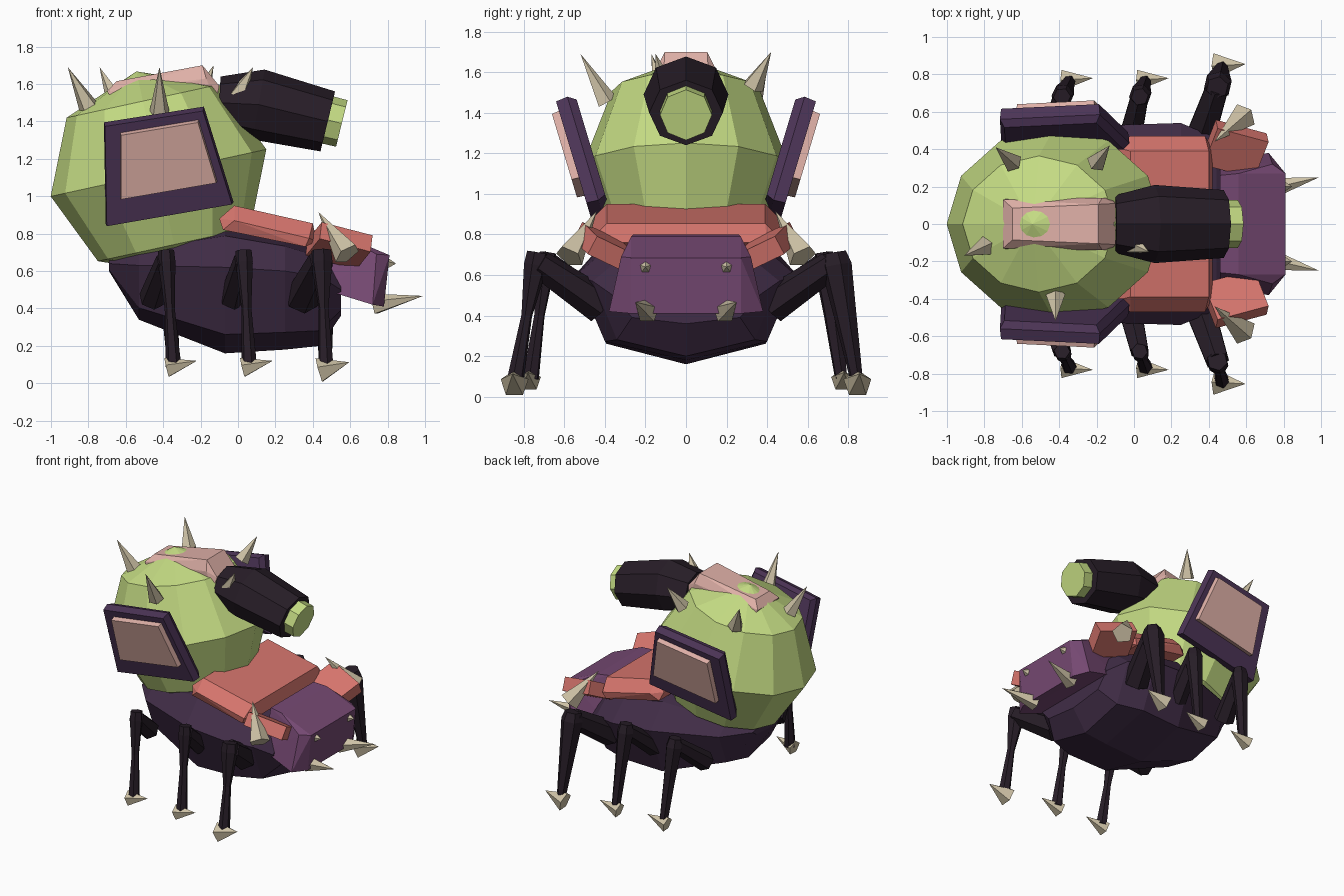
import bpy, bmesh, math
from mathutils import Vector, Matrix

if "Cube" in bpy.data.objects:
    bpy.data.objects.remove(bpy.data.objects["Cube"])


def mat(name, r, g, b):
    m = bpy.data.materials.new(name)
    m.diffuse_color = [((c / 255 + 0.055) / 1.055) ** 2.4 for c in (r, g, b)] + [1]
    m.use_nodes = True
    m.node_tree.nodes["Principled BSDF"].inputs["Base Color"].default_value = m.diffuse_color
    return m


GREEN = mat("leaf_green", 196, 219, 131)
BODY = mat("deep_purple", 65, 45, 71)
PANEL = mat("panel_purple", 76, 52, 86)
HEAD = mat("plum", 118, 73, 115)
BLACK = mat("near_black", 39, 29, 39)
RED = mat("coral_red", 214, 117, 109)
PINK = mat("dusty_pink", 223, 176, 167)
BONE = mat("bone", 205, 193, 165)


def finish(name, bm, material):
    bmesh.ops.recalc_face_normals(bm, faces=bm.faces)
    me = bpy.data.meshes.new(name)
    bm.to_mesh(me)
    bm.free()
    me.materials.append(material)
    ob = bpy.data.objects.new(name, me)
    bpy.context.collection.objects.link(ob)
    return ob


def hull(name, pts, material):
    bm = bmesh.new()
    vs = [bm.verts.new(p) for p in pts]
    bmesh.ops.convex_hull(bm, input=vs)
    bmesh.ops.dissolve_limit(bm, angle_limit=0.03, verts=bm.verts, edges=bm.edges)
    return finish(name, bm, material)


def loft(name, rings, material):
    bm = bmesh.new()
    rows = [[bm.verts.new(p) for p in ring] for ring in rings]
    n = len(rows[0])
    for a, b in zip(rows, rows[1:]):
        for i in range(n):
            j = (i + 1) % n
            bm.faces.new((a[i], a[j], b[j], b[i]))
    bm.faces.new(rows[0])
    bm.faces.new(rows[-1])
    return finish(name, bm, material)


def tube(name, pts, radii, sides, material):
    """Faceted tube along a path, with one radius per point."""
    pts = [Vector(p) for p in pts]
    rings = []
    for i, (p, r) in enumerate(zip(pts, radii)):
        d = (pts[min(i + 1, len(pts) - 1)] - pts[max(i - 1, 0)]).normalized()
        side = d.cross(Vector((0, 0, 1))).normalized()
        up = side.cross(d)
        rings.append([p + r * (math.cos(t) * up + math.sin(t) * side)
                      for t in (2 * math.pi * k / sides for k in range(sides))])
    return loft(name, rings, material)


def spike(name, base, tip, r, sides=5):
    base, tip = Vector(base), Vector(tip)
    d = tip - base
    bm = bmesh.new()
    m = Matrix.Translation((base + tip) / 2) @ d.to_track_quat('Z', 'Y').to_matrix().to_4x4()
    bmesh.ops.create_cone(bm, cap_ends=True, segments=sides, radius1=r, radius2=0,
                          depth=d.length, matrix=m)
    return finish(name, bm, BONE)


# abdomen: tilted faceted ball
bm = bmesh.new()
bmesh.ops.create_uvsphere(
    bm, u_segments=12, v_segments=4, radius=1,
    matrix=Matrix.Translation((-0.425, 0, 1.125)) @ Matrix.Rotation(math.radians(-12.3), 4, 'Y')
    @ Matrix.Diagonal((0.59, 0.515, 0.555, 1)))
finish("abdomen", bm, GREEN)

# thorax: stations of x, half width, bottom, middle, top
stations = [(-0.69, 0.18, 0.60, 0.64, 0.66), (-0.53, 0.36, 0.34, 0.63, 0.75),
            (-0.07, 0.53, 0.16, 0.62, 0.86), (0.25, 0.54, 0.18, 0.60, 0.79),
            (0.44, 0.46, 0.20, 0.57, 0.72), (0.55, 0.36, 0.36, 0.50, 0.64)]
rings = []
for x, w, b, m, t in stations:
    lo, hi = b + 0.22 * (m - b), m + 0.7 * (t - m)
    half = [(w * 0.74, lo), (w, m), (w * 0.72, hi)]
    rings.append([(x, 0, b)] + [(x, y, z) for y, z in half] + [(x, 0, t)]
                 + [(x, -y, z) for y, z in reversed(half)])
loft("thorax", rings, BODY)

# head block
hull("head", [(x, s * y, z) for s in (1, -1) for x, y, z in
              [(0.46, 0.26, 0.80), (0.56, 0.27, 0.79), (0.81, 0.27, 0.685), (0.74, 0.32, 0.69),
               (0.78, 0.27, 0.41), (0.72, 0.38, 0.42), (0.46, 0.34, 0.50)]], HEAD)

# saddle plate over the thorax
hull("saddle", [(x, s * y, z) for s in (1, -1) for x, y, z in
                [(-0.02, 0.39, 0.95), (0.40, 0.39, 0.855), (-0.10, 0.41, 0.88),
                 (-0.02, 0.47, 0.87), (0.38, 0.47, 0.775), (0.42, 0.40, 0.76),
                 (-0.08, 0.44, 0.82), (0.36, 0.46, 0.73)]], RED)

# cannon on the back, with its tip
cannon = tube("cannon", [(-0.10, 0, 1.50), (0.11, 0, 1.49), (0.48, 0, 1.40)],
              [0.14, 0.19, 0.165], 8, BLACK)
for v in cannon.data.vertices:
    v.co.y *= 1.1
tube("cannon_tip", [(0.45, 0, 1.415), (0.555, 0, 1.389)], [0.13, 0.128], 8, GREEN)

# crest plate on top of the abdomen
hull("crest", [(x, s * y, z) for s in (1, -1) for x, y, z in
               [(-0.70, 0.13, 1.56), (-0.65, 0.085, 1.615), (-0.19, 0.105, 1.70),
                (-0.10, 0.11, 1.59), (-0.17, 0.14, 1.63), (-0.66, 0.14, 1.50),
                (-0.12, 0.14, 1.50)]], PINK)

# spikes around the abdomen
for base, tip in [((-0.65, 0.33, 1.50), (-0.74, 0.41, 1.69)),
                  ((-0.20, 0.33, 1.53), (-0.13, 0.42, 1.70)),
                  ((-0.80, -0.12, 1.48), (-0.91, -0.17, 1.69)),
                  ((-0.42, -0.39, 1.45), (-0.42, -0.52, 1.69)),
                  ((0.00, -0.11, 1.54), (0.08, -0.15, 1.69))]:
    spike("abdomen_spike", base, tip, 0.055)


def slab(name, corners, s, layers, material):
    """Leaning plate: corners in x and z, stacked in layers along its outward normal."""
    n = Vector((0, 0.958, -0.287))
    pts = []
    for off, grow in layers:
        for x, z in corners:
            x, z = -0.42 + (x + 0.42) * grow, 1.15 + (z - 1.15) * grow
            p = Vector((x, 0.63 + (z - 1.42) * 0.3, z)) + n * off
            pts.append((p.x, s * p.y, p.z))
    hull(name, pts, material)


for s, side in ((1, "left"), (-1, "right")):
    # side panels with inlaid plates
    slab(side + "_side_panel", [(-0.72, 1.38), (-0.18, 1.465), (-0.02, 0.95), (-0.71, 0.83)],
         s, [(-0.10, 0.91), (-0.06, 0.99), (0, 0.97)], PANEL)
    slab(side + "_panel_plate", [(-0.63, 1.34), (-0.21, 1.41), (-0.11, 1.08), (-0.63, 0.99)],
         s, [(-0.01, 1.0), (0.037, 0.98)], PINK)

    # shoulder block
    bm = bmesh.new()
    bmesh.ops.create_cube(bm, size=1, matrix=Matrix.Translation((0.54, s * 0.40, 0.735))
                          @ Matrix.Rotation(s * math.radians(-15), 4, 'Z')
                          @ Matrix.Rotation(math.radians(14), 4, 'Y')
                          @ Matrix.Rotation(s * math.radians(25), 4, 'X')
                          @ Matrix.Diagonal((0.29, 0.23, 0.10, 1)))
    finish(side + "_shoulder", bm, RED)
    spike(side + "_shoulder_spike", (0.585, s * 0.575, 0.69), (0.43, s * 0.44, 0.915), 0.075)

    # tusks and small face studs
    spike(side + "_tusk", (0.73, s * 0.19, 0.42), (0.99, s * 0.25, 0.467), 0.06)
    spike(side + "_face_stud", (0.785, s * 0.20, 0.64), (0.845, s * 0.20, 0.64), 0.042)

    # legs: hip x, knee x, foot x, knee y, foot y, thickness, claw drop
    for hx, kx, fx, ky, fy, r, dz in [(-0.46, -0.385, -0.345, 0.68, 0.765, 0.072, 0),
                                      (-0.03, 0.03, 0.06, 0.68, 0.765, 0.072, 0),
                                      (0.34, 0.445, 0.47, 0.73, 0.84, 0.092, 0.015)]:
        tube(side + "_upper_leg", [(hx, s * 0.42, 0.45), (kx, s * ky, 0.66)], [r, r * 0.75],
             6, BLACK)
        knee, foot = Vector((kx, s * ky, 0.71)), Vector((fx, s * fy, 0.09))
        if s > 0:
            radii = [r * 0.65, r * 0.85, r * 0.62, 0.032]
        else:
            radii = [r * 0.6, r * 0.65, 0.027, 0.042]
        tube(side + "_lower_leg", [knee.lerp(foot, t) for t in (0, 0.1, 0.5, 1)], radii, 6, BLACK)
        spike(side + "_claw", (fx - 0.035, s * (fy + 0.005), 0.08 - dz),
              (fx + 0.125, s * (fy + 0.015), 0.12 - dz / 2), 0.057 + dz)
